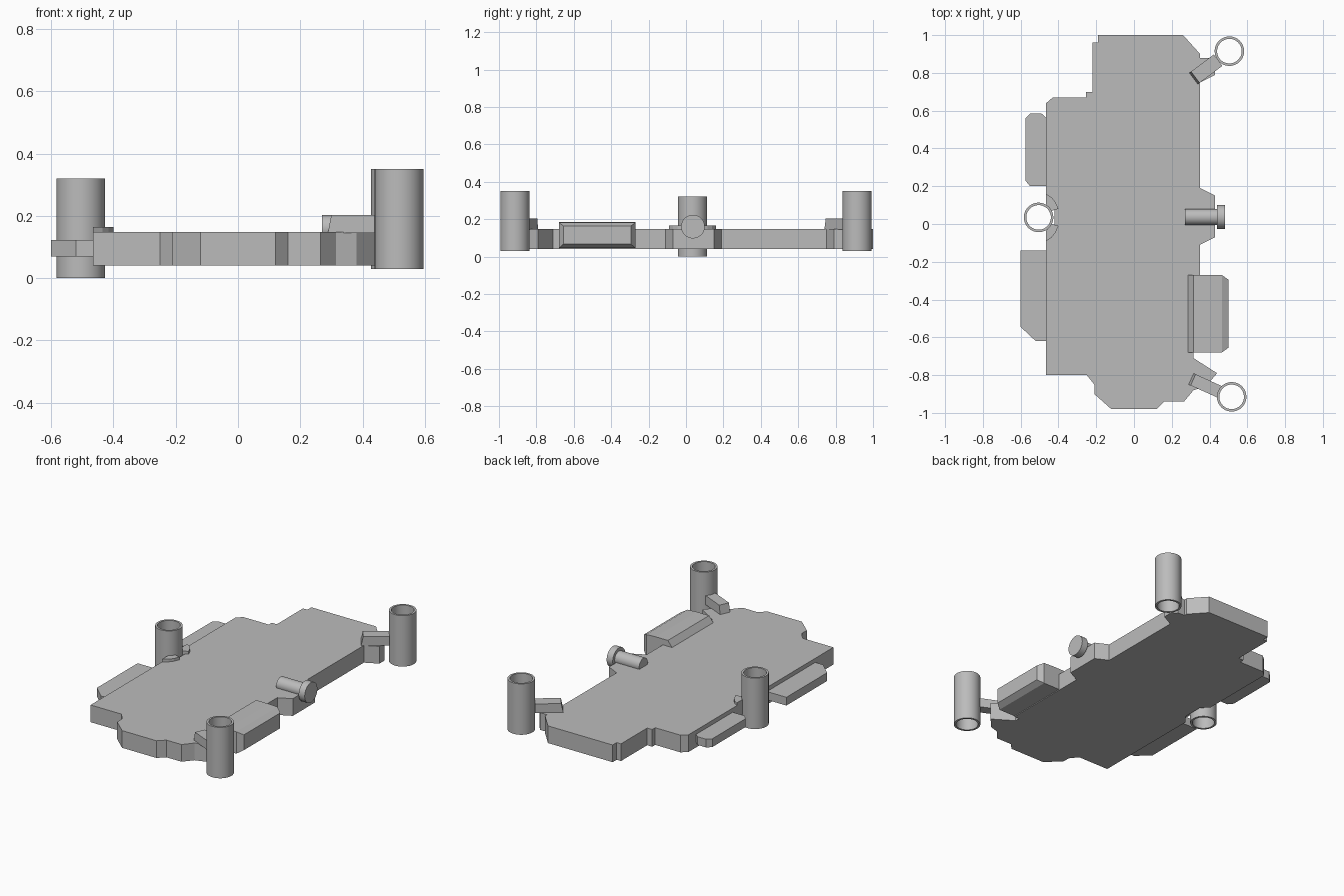
import bpy, bmesh, math
from mathutils import Vector

cube = bpy.data.objects.get("Cube")
if cube:
    bpy.data.objects.remove(cube, do_unlink=True)

GREY = (0.5, 0.5, 0.5, 1)
grey = bpy.data.materials.new("plain_grey")
grey.use_nodes = True
grey.diffuse_color = GREY
grey.node_tree.nodes["Principled BSDF"].inputs["Base Color"].default_value = GREY


def finish(name, bm, smooth=False):
    bmesh.ops.recalc_face_normals(bm, faces=bm.faces)
    mesh = bpy.data.meshes.new(name)
    bm.to_mesh(mesh)
    bm.free()
    mesh.materials.append(grey)
    obj = bpy.data.objects.new(name, mesh)
    bpy.context.collection.objects.link(obj)
    if smooth:
        bpy.ops.object.select_all(action='DESELECT')
        obj.select_set(True)
        bpy.context.view_layer.objects.active = obj
        bpy.ops.object.shade_smooth_by_angle(angle=math.radians(35))
    return obj


def plate(name, outline, low, high):
    """Extrude an outline in the ground plane between two heights."""
    bm = bmesh.new()
    base = bm.faces.new([bm.verts.new((x, y, low)) for x, y in outline])
    ext = bmesh.ops.extrude_face_region(bm, geom=[base])["geom"]
    bmesh.ops.translate(bm, vec=(0, 0, high - low),
                        verts=[v for v in ext if isinstance(v, bmesh.types.BMVert)])
    return finish(name, bm)


def lathe(name, profile, origin, axis='Z', steps=48, closed=False):
    """Spin (radius, distance) points around an axis through origin."""
    bm = bmesh.new()
    rings = []
    for r, h in profile:
        ring = []
        for i in range(steps):
            a = math.tau * i / steps
            u, v = r * math.cos(a), r * math.sin(a)
            p = Vector((u, v, h)) if axis == 'Z' else Vector((h, u, v))
            ring.append(bm.verts.new(p + Vector(origin)))
        rings.append(ring)
    pairs = list(zip(rings, rings[1:] + rings[:1]))
    for a, b in pairs if closed else pairs[:-1]:
        for i in range(steps):
            j = (i + 1) % steps
            bm.faces.new((a[i], a[j], b[j], b[i]))
    if not closed:
        bm.faces.new(rings[0])
        bm.faces.new(rings[-1])
    return finish(name, bm, True)


def strut(name, start, end, width, low, high):
    """Flat arm between two plan points, with a sloped inner end."""
    a, b = Vector(start), Vector(end)
    d = (b - a).normalized()
    side = Vector((-d.y, d.x)) * width / 2
    bm = bmesh.new()
    section = [(a, low), (b, low), (b, high), (a + d * 0.012, high)]
    sides = [[bm.verts.new((*(p + s), z)) for p, z in section] for s in (side, -side)]
    for ring in sides:
        bm.faces.new(ring)
    for i in range(4):
        j = (i + 1) % 4
        bm.faces.new((sides[0][i], sides[0][j], sides[1][j], sides[1][i]))
    return finish(name, bm)


# Main slab, outlined clockwise from the back
plate("main_slab", [
    (-0.19, 1), (0.26, 1), (0.35, 0.9), (0.35, 0.88), (0.4, 0.88), (0.43, 0.84),
    (0.43, 0.79), (0.35, 0.75), (0.35, 0.19), (0.43, 0.15), (0.43, -0.07),
    (0.35, -0.11), (0.35, -0.68), (0.315, -0.68), (0.315, -0.71), (0.44, -0.79),
    (0.38, -0.86), (0.315, -0.88), (0.265, -0.94), (0.16, -0.94), (0.12, -0.98),
    (-0.12, -0.98), (-0.21, -0.9), (-0.21, -0.85), (-0.25, -0.8), (-0.465, -0.8),
    (-0.465, -0.08), (-0.42, -0.03), (-0.42, 0.1), (-0.465, 0.15),
    (-0.465, 0.64), (-0.43, 0.67), (-0.255, 0.67), (-0.255, 0.7), (-0.22, 0.7),
    (-0.22, 0.96), (-0.19, 0.96)], 0.04, 0.148)

# Thin ledges on the right edge
plate("rear_ledge", [(-0.45, 0.2), (-0.55, 0.2), (-0.575, 0.23), (-0.575, 0.56),
                     (-0.55, 0.585), (-0.49, 0.585), (-0.45, 0.55)], 0.07, 0.122)
plate("front_ledge", [(-0.45, -0.14), (-0.6, -0.14), (-0.6, -0.545),
                      (-0.52, -0.62), (-0.45, -0.62)], 0.07, 0.122)

# Hollow posts
for name, x, y, base in [("rear_post", 0.505, 0.915, 0.03),
                         ("front_post", 0.517, -0.915, 0.03),
                         ("right_post", -0.505, 0.035, 0)]:
    lathe(name, [(0.078, 0), (0.078, 0.32), (0.065, 0.32), (0.065, 0)],
          (x, y, base), closed=True)

# Arms that carry the posts
strut("rear_arm", (0.315, 0.77), (0.445, 0.867), 0.075, 0.145, 0.203)
strut("front_arm", (0.302, -0.82), (0.452, -0.888), 0.065, 0.145, 0.203)

# Curved lugs holding the right post
for name, s in [("rear_lug", 1), ("front_lug", -1)]:
    plate(name, [(x, 0.035 + s * y) for x, y in
                 [(-0.465, 0.125), (-0.435, 0.105), (-0.415, 0.08), (-0.4, 0.045),
                  (-0.435, 0.035), (-0.465, 0.07)]], 0.07, 0.165)

# Side box: cross-section run along the edge, with tapered outer end
bm = bmesh.new()
section = [(0.28, 0.14, 0), (0.315, 0.185, 0), (0.4, 0.185, 0), (0.465, 0.182, 0),
           (0.5, 0.163, 0.025), (0.5, 0.067, 0.025), (0.465, 0.045, 0), (0.28, 0.045, 0)]
ends = [[bm.verts.new((x, y + s * inset, z)) for x, z, inset in section]
        for y, s in ((-0.68, 1), (-0.27, -1))]
for i in range(len(section)):
    j = (i + 1) % len(section)
    bm.faces.new((ends[0][i], ends[0][j], ends[1][j], ends[1][i]))
for e in ends:
    bm.faces.new(e[3:7])
    bm.faces.new(e[:4] + e[6:])
finish("side_box", bm)

# Headed bolt on the left edge
lathe("side_bolt", [(0.043, 0.27), (0.043, 0.44), (0.063, 0.44), (0.063, 0.482)],
      (0, 0.037, 0.16), axis='X')
